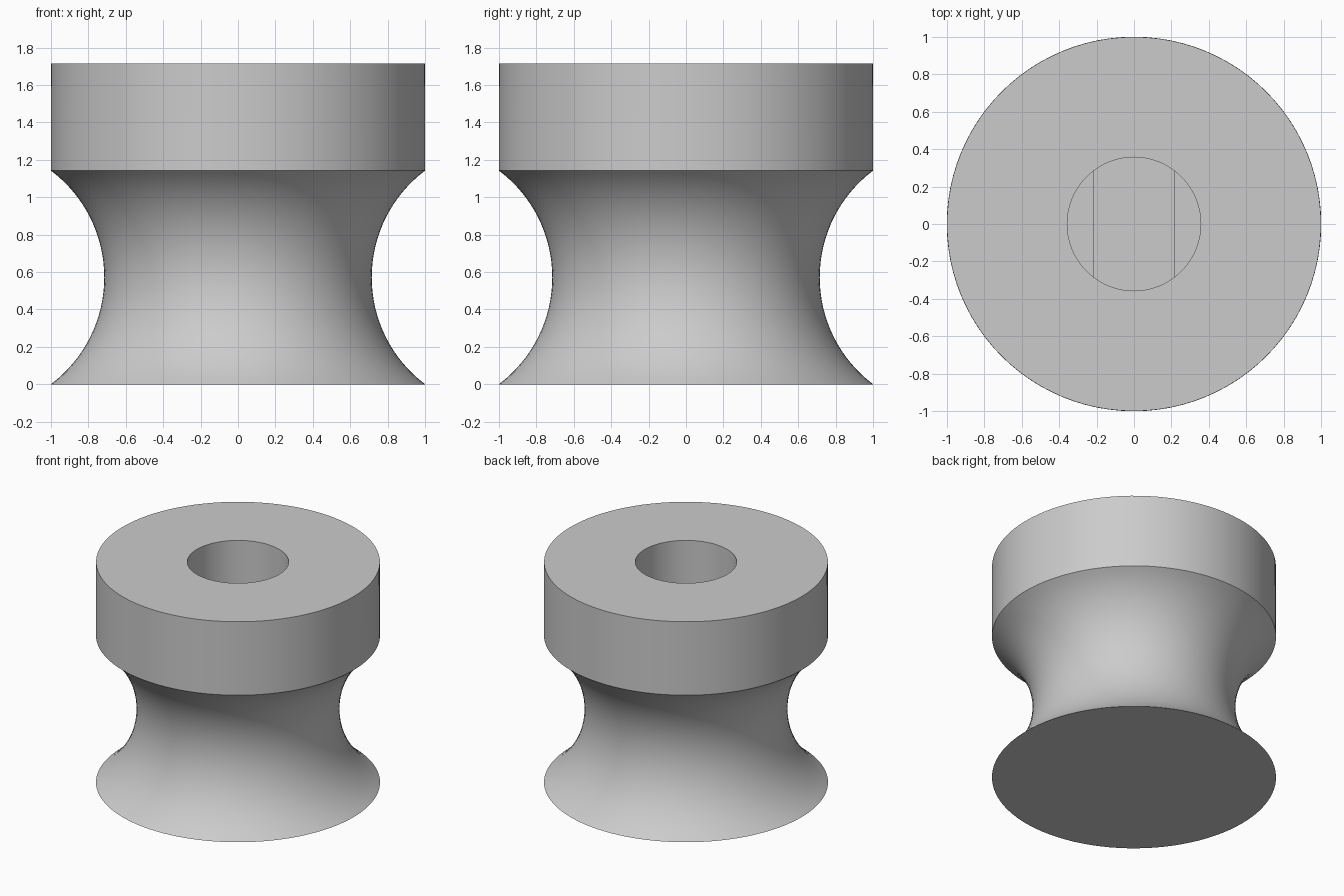
import bpy, bmesh, math

if "Cube" in bpy.data.objects:
    bpy.data.objects.remove(bpy.data.objects["Cube"], do_unlink=True)

# Main dimensions
OUTER, HEIGHT, COLLAR_Z = 1.0, 1.714, 1.143
BORE, LEDGE_Z, FLOOR_Z = 0.357, 1.143, 0.571
FLAT_X, SEGMENTS = 0.216, 96

grey = bpy.data.materials.new("light_grey")
grey.use_nodes = True
grey.diffuse_color = (0.6, 0.6, 0.6, 1)
grey.node_tree.nodes["Principled BSDF"].inputs["Base Color"].default_value = (0.6, 0.6, 0.6, 1)


def finish(name, bm):
    bmesh.ops.recalc_face_normals(bm, faces=bm.faces)
    mesh = bpy.data.meshes.new(name)
    bm.to_mesh(mesh)
    bm.free()
    mesh.materials.append(grey)
    obj = bpy.data.objects.new(name, mesh)
    bpy.context.collection.objects.link(obj)
    bpy.ops.object.select_all(action='DESELECT')
    obj.select_set(True)
    bpy.context.view_layer.objects.active = obj
    bpy.ops.object.shade_smooth_by_angle(angle=math.radians(30))
    return obj


# Knob body: concave waist, straight collar and blind bore
waist_radius = 0.714
waist_centre = OUTER + 0.429
half_angle = math.asin(COLLAR_Z / 2 / waist_radius)
profile = [(0, 0)]
for i in range(33):
    a = half_angle * (i / 16 - 1)
    profile.append((waist_centre - waist_radius * math.cos(a),
                    COLLAR_Z / 2 + waist_radius * math.sin(a)))
profile += [(OUTER, HEIGHT), (BORE, HEIGHT), (BORE, FLOOR_Z), (0, FLOOR_Z)]

bm = bmesh.new()
verts = [bm.verts.new((r, 0, z)) for r, z in profile]
edges = [bm.edges.new(pair) for pair in zip(verts, verts[1:])]
bmesh.ops.spin(bm, geom=verts + edges, cent=(0, 0, 0), axis=(0, 0, 1),
               angle=math.tau, steps=SEGMENTS)
bmesh.ops.remove_doubles(bm, verts=bm.verts, dist=0.0001)
finish("knob_body", bm)

# Two flats that narrow the lower part of the bore
embedded = BORE + 0.008
sweep = math.acos(FLAT_X / embedded)
for name, side in (("left_bore_flat", 1), ("right_bore_flat", -1)):
    bm = bmesh.new()
    arc = [sweep * (i / 12 - 1) for i in range(25)]
    face = bm.faces.new([bm.verts.new((side * embedded * math.cos(a),
                                       embedded * math.sin(a), FLOOR_Z - 0.01))
                         for a in arc])
    top = bmesh.ops.extrude_face_region(bm, geom=[face])["geom"]
    bmesh.ops.translate(bm, vec=(0, 0, LEDGE_Z - FLOOR_Z + 0.01),
                        verts=[g for g in top if isinstance(g, bmesh.types.BMVert)])
    finish(name, bm)
